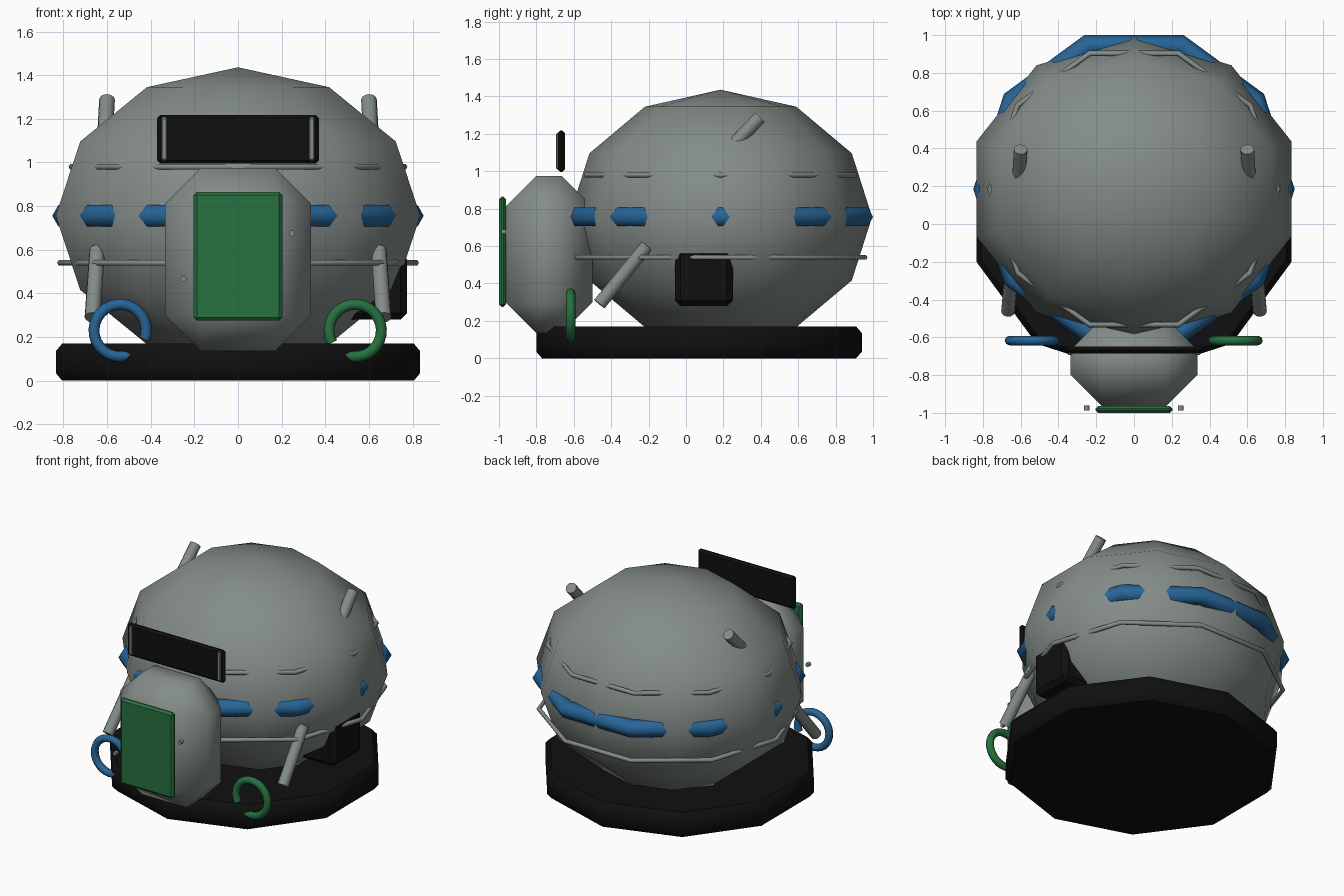
import bpy, bmesh, math
from mathutils import Vector, Matrix

if "Cube" in bpy.data.objects:
    bpy.data.objects.remove(bpy.data.objects["Cube"])


def material(name, rgb):
    m = bpy.data.materials.new(name)
    m.diffuse_color = (*rgb, 1)
    m.use_nodes = True
    m.node_tree.nodes["Principled BSDF"].inputs["Base Color"].default_value = m.diffuse_color
    return m


GREY = material("grey", (0.23, 0.265, 0.255))
BLACK = material("black", (0.005, 0.005, 0.005))
BLUE = material("blue", (0.02, 0.13, 0.31))
GREEN = material("green", (0.02, 0.165, 0.05))


def finish(bm, name, mat, smooth=None):
    bmesh.ops.recalc_face_normals(bm, faces=bm.faces)
    me = bpy.data.meshes.new(name)
    bm.to_mesh(me)
    bm.free()
    ob = bpy.data.objects.new(name, me)
    bpy.context.collection.objects.link(ob)
    me.materials.append(mat)
    if smooth:
        bpy.context.view_layer.objects.active = ob
        ob.select_set(True)
        bpy.ops.object.shade_smooth_by_angle(angle=math.radians(smooth))
        ob.select_set(False)
    return ob


def lathe(name, mat, profile, centre, scale=(1, 1, 1), sides=10, start=0, sweep=360,
          closed=False, matrix=Matrix(), smooth=80):
    """Sweep an (r, z) profile around z; an open sweep gets end caps."""
    bm = bmesh.new()
    full = sweep == 360
    rings = []
    for i in range(sides if full else sides + 1):
        a = math.radians(start + sweep * i / sides)
        rings.append([bm.verts.new((r * math.cos(a), r * math.sin(a), z)) for r, z in profile])
    n = len(profile)
    for i in range(sides):
        a, b = rings[i], rings[(i + 1) % len(rings)]
        for j in range(n if closed else n - 1):
            k = (j + 1) % n
            bm.faces.new((a[j], a[k], b[k], b[j]))
    if not full:
        bm.faces.new(rings[0])
        bm.faces.new(rings[-1])
    bmesh.ops.remove_doubles(bm, verts=bm.verts, dist=1e-5)
    m = Matrix.Translation(centre) @ Matrix.Diagonal((*scale, 1)) @ matrix
    bmesh.ops.transform(bm, matrix=m, verts=bm.verts)
    return finish(bm, name, mat, smooth)


def tube_profile(major, minor, n):
    return [(major + minor * math.cos(math.tau * i / n), minor * math.sin(math.tau * i / n))
            for i in range(n)]


def box(name, mat, lo, hi, bevel=0.0, smooth=30):
    bm = bmesh.new()
    bmesh.ops.create_cube(bm, size=1)
    lo, hi = Vector(lo), Vector(hi)
    for v in bm.verts:
        v.co = (lo + hi) / 2 + v.co * (hi - lo)
    if bevel:
        bmesh.ops.bevel(bm, geom=bm.edges[:], offset=bevel, segments=1, affect='EDGES')
    return finish(bm, name, mat, smooth)


def rod(name, mat, p, q, radius, sides=12):
    p, q = Vector(p), Vector(q)
    bm = bmesh.new()
    m = Matrix.Translation((p + q) / 2) @ (q - p).to_track_quat('Z', 'Y').to_matrix().to_4x4()
    bmesh.ops.create_cone(bm, cap_ends=True, segments=sides, radius1=radius, radius2=radius,
                          depth=(q - p).length, matrix=m)
    return finish(bm, name, mat, 40)


# Domed body: ten-sided ellipsoid with corners on the y axis
dome = [(math.cos(math.radians(a)) if abs(a) < 90 else 0, math.sin(math.radians(a)))
        for a in range(-90, 91, 30)]
lathe("body", GREY, dome, (0, 0.185, 0.756), (0.878, 0.81, 0.68), start=90)

# Bevelled ten-sided base
base = [(0, 0), (0.965, 0), (1, 0.035), (1, 0.135), (0.965, 0.17), (0, 0.17)]
lathe("base", BLACK, base, (0, 0.07, 0), (0.878, 0.87, 1), start=90, smooth=40)

# Hoops around the body
lathe("blue_band", BLUE, tube_profile(0.80, 0.057, 6), (0, 0.185, 0.756),
      (0.993, 1, 1), closed=True)
lathe("upper_hoop", GREY, tube_profile(0.755, 0.015, 6), (0, 0.185, 0.98),
      (1.008, 1, 1), closed=True)
lathe("lower_hoop", GREY, tube_profile(0.81, 0.015, 6), (0, 0.185, 0.54),
      (1.005, 1, 1), closed=True)

# Chamfered front housing with its door and studs
box("front_housing", GREY, (-0.335, -0.965, 0.135), (0.335, -0.5, 0.975), 0.165, 60)
box("front_door", GREEN, (-0.203, -1.0, 0.275), (0.203, -0.963, 0.865), 0.014)
for x, z in ((0.247, 0.675), (-0.25, 0.465)):
    rod("door_stud", GREY, (x, -0.987, z), (x, -0.962, z), 0.014)

# Visor plate with side strips
box("visor", BLACK, (-0.37, -0.685, 0.995), (0.37, -0.648, 1.218), 0.014)
for s in (-1, 1):
    box("visor_strip", GREY, (s * 0.338 - 0.012, -0.694, 1.01),
        (s * 0.338 + 0.012, -0.67, 1.205), 0.005)

# Paired rods on the sides
for s in (-1, 1):
    rod("upper_rod", GREY, (s * 0.612, 0.19, 1.075), (s * 0.60, 0.395, 1.288), 0.036)
    rod("lower_rod", GREY, (s * 0.645, -0.21, 0.6), (s * 0.667, -0.463, 0.29), 0.036)

# Open rings hanging in front of the base
stand = Matrix.Rotation(math.radians(90), 4, 'X')
for name, mat, x, start, sweep in (("blue_ring", BLUE, -0.54, -20, 315),
                                   ("green_ring", GREEN, 0.537, 240, 328)):
    lathe(name, mat, tube_profile(0.12, 0.025, 8), (x, -0.617, 0.23), sides=24,
          start=start, sweep=sweep, closed=True, matrix=stand)

# Side box, on the right only
box("side_box", BLACK, (0.45, -0.06, 0.28), (0.775, 0.25, 0.585), 0.03)
